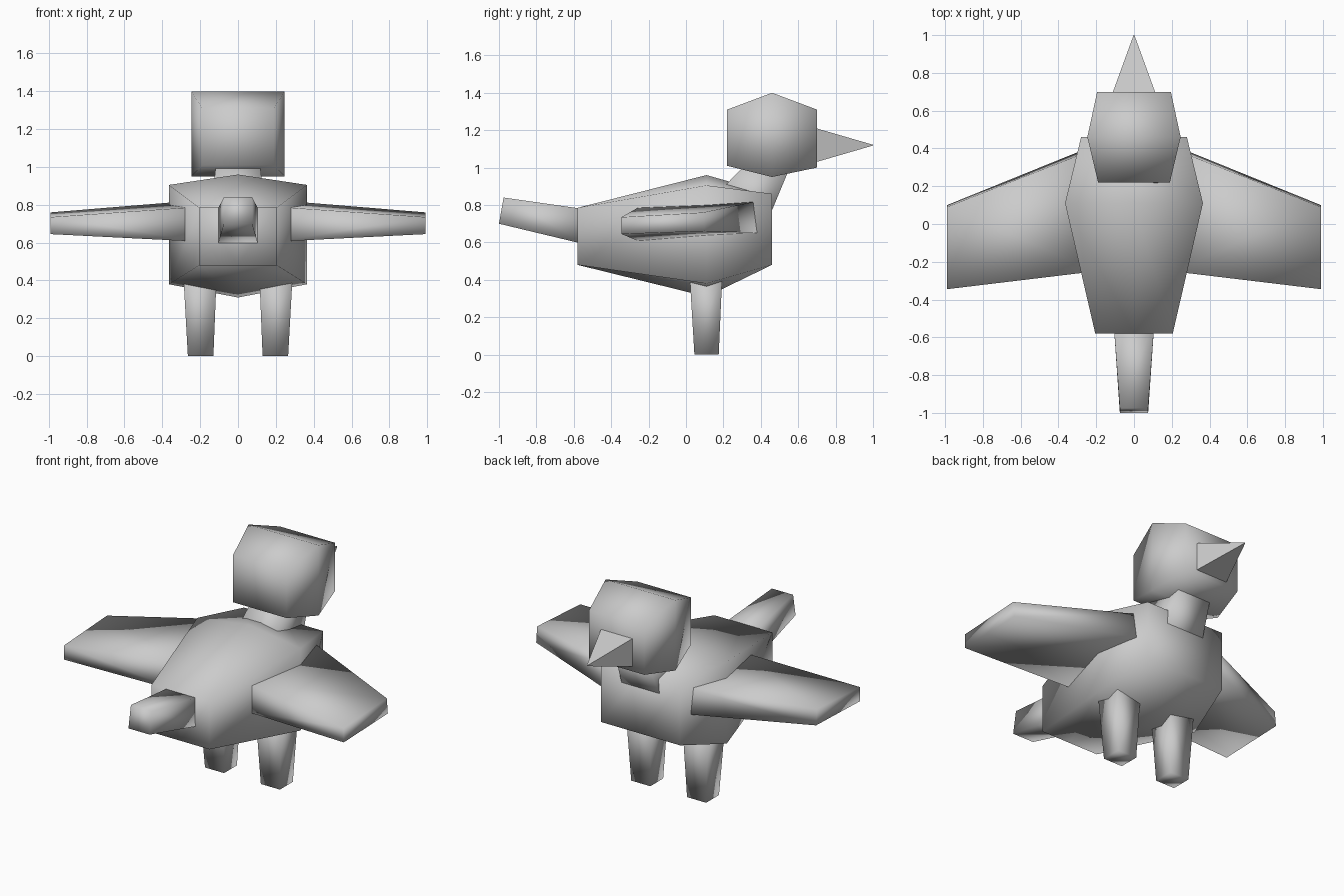
import bpy, bmesh

if "Cube" in bpy.data.objects:
    bpy.data.objects.remove(bpy.data.objects["Cube"])


def loft(name, rings, mirror=False, smooth=True):
    """Skin matching closed rings of points and cap both ends."""
    bm = bmesh.new()
    loops = [[bm.verts.new(p) for p in ring] for ring in rings]
    for a, b in zip(loops, loops[1:]):
        n = len(a)
        for i in range(n):
            bm.faces.new((a[i], a[(i + 1) % n], b[(i + 1) % n], b[i]))
    bm.faces.new(loops[0])
    bm.faces.new(loops[-1])
    bmesh.ops.remove_doubles(bm, verts=bm.verts, dist=0.001)
    bmesh.ops.recalc_face_normals(bm, faces=bm.faces)
    for f in bm.faces:
        f.smooth = smooth
    mesh = bpy.data.meshes.new(name)
    bm.to_mesh(mesh)
    bm.free()
    ob = bpy.data.objects.new(name, mesh)
    bpy.context.collection.objects.link(ob)
    if mirror:
        ob.modifiers.new("Mirror", 'MIRROR').use_mirror_merge = False
    return ob


def upright(w, low, high):
    """Rectangle of half width w between two (y, z) points."""
    return [(-w, *low), (w, *low), (w, *high), (-w, *high)]


def body_ring(y, w, z0, z1, r0, r1):
    """Six-point section: side corners z0..z1, ridges r0 and r1."""
    return [(-w, y, z0), (0, y, r0), (w, y, z0),
            (w, y, z1), (0, y, r1), (-w, y, z1)]


def flat(z, x0, x1, y0, y1):
    return [(x0, y0, z), (x1, y0, z), (x1, y1, z), (x0, y1, z)]


# Body, widest at the shoulders with a ridge above and below
loft("body", [
    body_ring(-0.58, 0.205, 0.48, 0.785, 0.48, 0.785),
    body_ring(0.11, 0.365, 0.38, 0.905, 0.31, 0.96),
    body_ring(0.46, 0.28, 0.48, 0.86, 0.48, 0.86),
])

# Head, neck, beak and tail
loft("head", [
    upright(0.19, (0.22, 1.01), (0.22, 1.31)),
    upright(0.247, (0.46, 0.95), (0.46, 1.40)),
    upright(0.195, (0.70, 1.00), (0.70, 1.31)),
])
loft("neck", [
    upright(0.14, (0.43, 0.70), (0.10, 0.79)),
    upright(0.115, (0.555, 1.00), (0.33, 1.03)),
])
bpy_beak = loft("beak", [
    upright(0.115, (0.69, 1.028), (0.69, 1.212)),
    upright(0.002, (1.0, 1.118), (1.0, 1.122)),
], smooth=False)
loft("tail", [
    upright(0.108, (-0.52, 0.585), (-0.52, 0.775)),
    upright(0.075, (-1.0, 0.70), (-0.975, 0.84)),
])

# Swept, tapered wings
loft("wings", [
    [(0.20, -0.25, 0.605), (0.20, -0.25, 0.79), (0.20, 0.40, 0.825), (0.20, 0.42, 0.65)],
    [(0.99, -0.345, 0.645), (0.99, -0.345, 0.735), (0.99, 0.09, 0.76), (0.99, 0.10, 0.66)],
], mirror=True)

# Tapered legs
loft("legs", [
    flat(0.0, 0.13, 0.265, 0.045, 0.175),
    flat(0.45, 0.112, 0.29, 0.018, 0.195),
], mirror=True)
